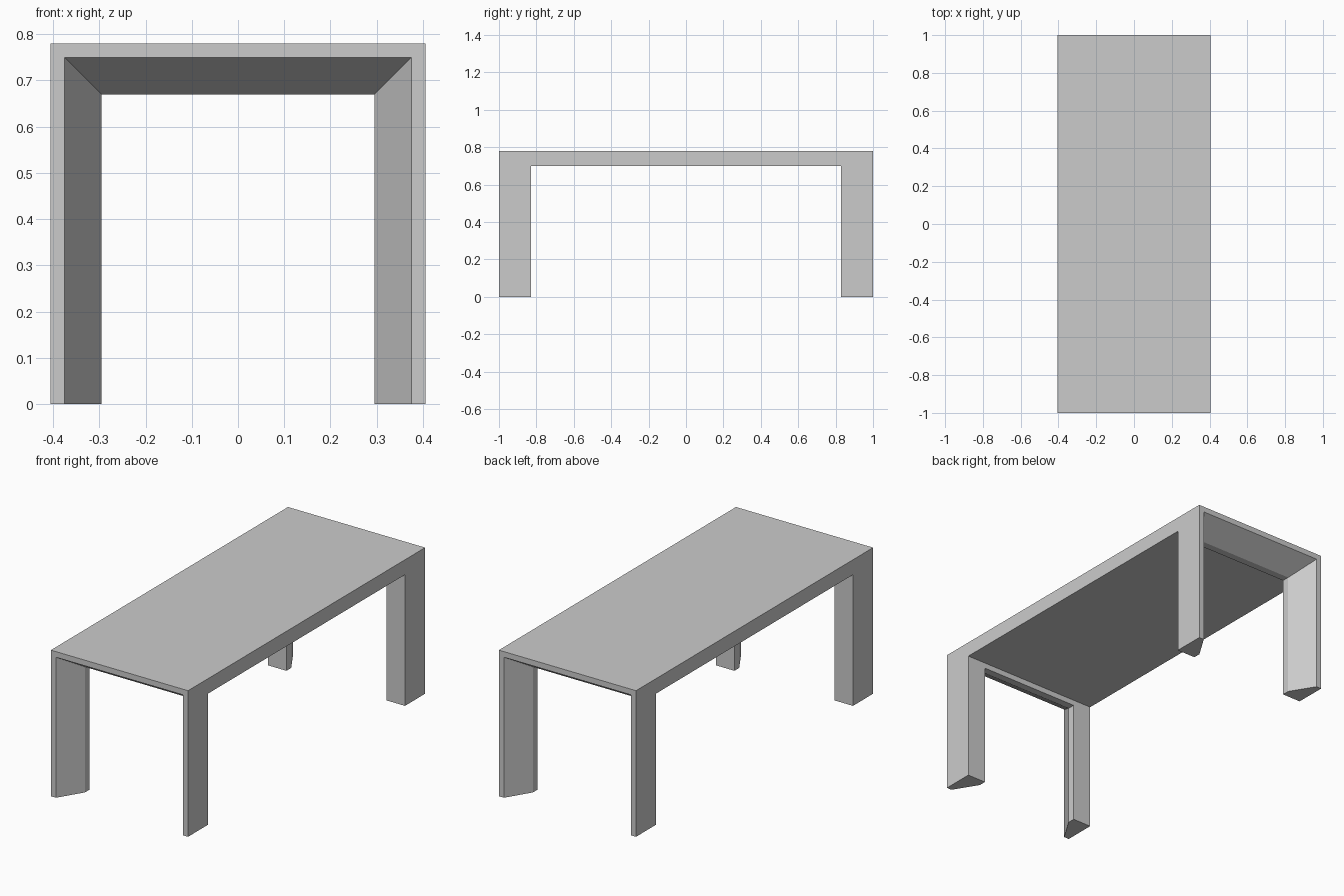
import bpy
import bmesh

cube = bpy.data.objects.get("Cube")
if cube:
    bpy.data.objects.remove(cube, do_unlink=True)

# Main dimensions
HALF_WIDTH, HALF_LENGTH, HEIGHT = 0.405, 1.0, 0.78
LEG_INNER_Y = 0.83      # where the legs stop along the length
UNDERSIDE = 0.70        # lower face of the tabletop
RIM, THROAT = 0.03, 0.11   # frame thickness at the end and at its thickest
THROAT_Y = 0.87         # where the flare of each end arch finishes


def loft(name, sections):
    """Solid through rectangular sections given as (y, half_width, bottom, top)."""
    bm = bmesh.new()
    rings = []
    for y, w, bottom, top in sections:
        corners = [(-w, bottom), (w, bottom), (w, top), (-w, top)]
        rings.append([bm.verts.new((x, y, z)) for x, z in corners])
    for a, b in zip(rings, rings[1:]):
        for i in range(4):
            j = (i + 1) % 4
            bm.faces.new((a[i], a[j], b[j], b[i]))
    bm.faces.new(rings[0])
    bm.faces.new(rings[-1])
    bmesh.ops.recalc_face_normals(bm, faces=bm.faces)
    mesh = bpy.data.meshes.new(name)
    bm.to_mesh(mesh)
    bm.free()
    obj = bpy.data.objects.new(name, mesh)
    bpy.context.collection.objects.link(obj)
    return obj


def cut(target, cutter):
    """Subtract the cutter, apply the result and discard the cutter."""
    cutter.hide_render = True
    mod = target.modifiers.new("cut", "BOOLEAN")
    mod.operation = "DIFFERENCE"
    mod.solver = "EXACT"
    mod.object = cutter
    bpy.context.view_layer.objects.active = target
    bpy.ops.object.modifier_apply(modifier=mod.name)
    bpy.data.objects.remove(cutter, do_unlink=True)


# Table body: one block carved into top, end arches and legs
table = loft("table", [(y, HALF_WIDTH, 0, HEIGHT) for y in (-HALF_LENGTH, HALF_LENGTH)])

# Open the long sides between the legs
cut(table, loft("side_opening",
                [(y, HALF_WIDTH + 0.1, -0.1, UNDERSIDE) for y in (-LEG_INNER_Y, LEG_INNER_Y)]))

# Lengthwise opening, flaring outwards through both end arches
reach = HALF_LENGTH - THROAT_Y
flare_inset = RIM - (THROAT - RIM)    # flare carried on past the ends
profile = [(-HALF_LENGTH - reach, flare_inset), (-THROAT_Y, THROAT),
           (THROAT_Y, THROAT), (HALF_LENGTH + reach, flare_inset)]
cut(table, loft("end_opening",
                [(y, HALF_WIDTH - inset, -0.1, HEIGHT - inset) for y, inset in profile]))

# Plain grey finish
grey = bpy.data.materials.new("light_grey")
grey.use_nodes = True
colour = (0.6, 0.6, 0.6, 1)
grey.diffuse_color = colour
grey.node_tree.nodes["Principled BSDF"].inputs["Base Color"].default_value = colour
table.data.materials.clear()
table.data.materials.append(grey)
for face in table.data.polygons:
    face.material_index = 0
